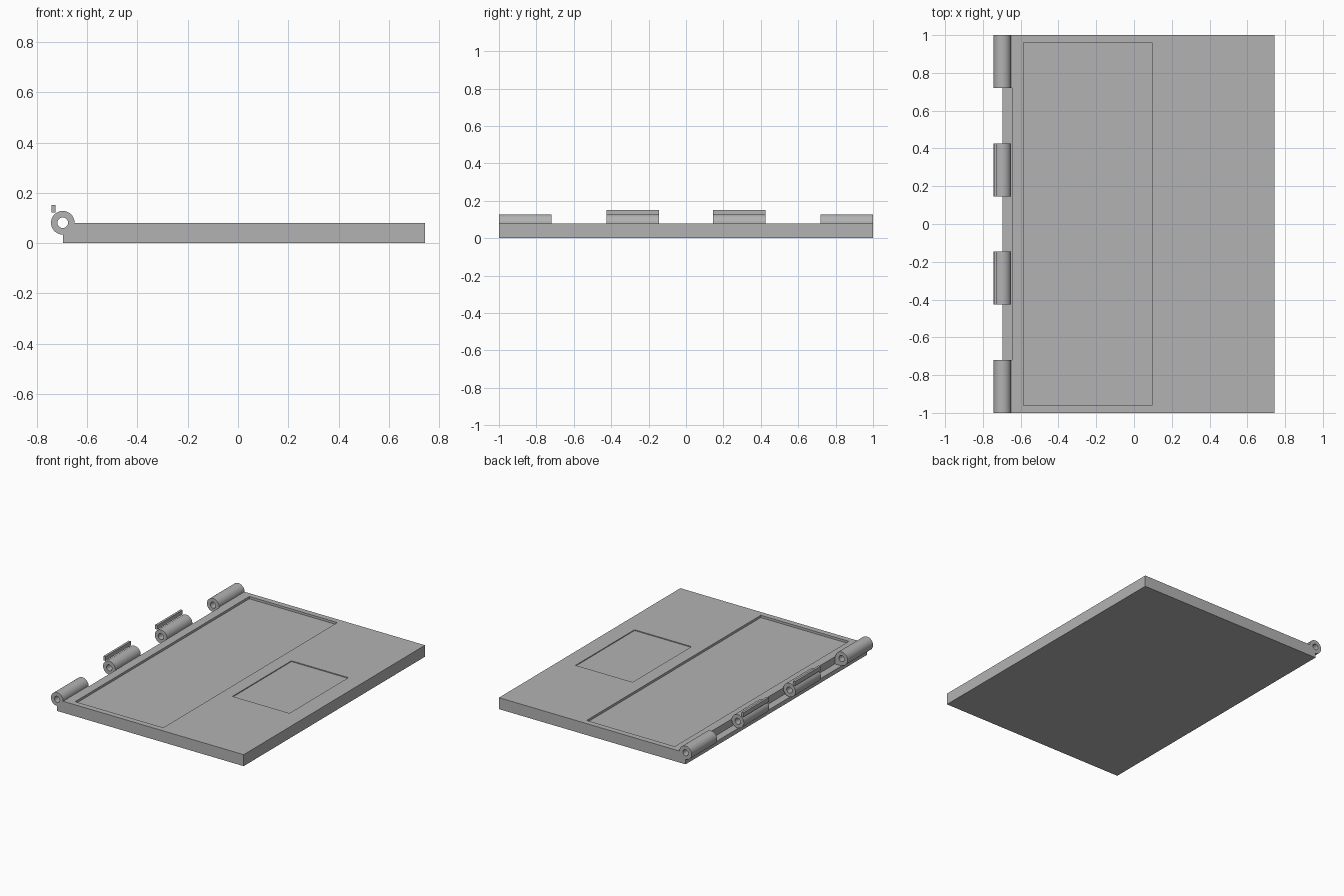
import bpy, math

if "Cube" in bpy.data.objects:
    bpy.data.objects.remove(bpy.data.objects["Cube"])

grey = bpy.data.materials.new("plain grey")
grey.diffuse_color = (0.45, 0.45, 0.45, 1)
grey.use_nodes = True
grey.node_tree.nodes["Principled BSDF"].inputs["Base Color"].default_value = grey.diffuse_color

AX, AZ, R, BORE = -0.697, 0.081, 0.047, 0.021   # hinge axis and radii


def box(name, x, y, z):
    bpy.ops.mesh.primitive_cube_add(size=1, location=[sum(v) / 2 for v in (x, y, z)])
    ob = bpy.context.object
    ob.name = name
    ob.scale = (x[1] - x[0], y[1] - y[0], z[1] - z[0])
    bpy.ops.object.transform_apply(location=True, rotation=False, scale=True)
    ob.data.materials.append(grey)
    return ob


def rod(name, r, y0, y1):
    bpy.ops.mesh.primitive_cylinder_add(vertices=48, radius=r, depth=y1 - y0,
                                        location=(AX, (y0 + y1) / 2, AZ),
                                        rotation=(math.pi / 2, 0, 0))
    ob = bpy.context.object
    ob.name = name
    bpy.ops.object.transform_apply(location=True, rotation=True, scale=True)
    ob.data.materials.append(grey)
    return ob


def combine(target, tool, operation):
    mod = target.modifiers.new(operation.lower(), 'BOOLEAN')
    mod.operation, mod.solver, mod.object = operation, 'EXACT', tool
    bpy.context.view_layer.objects.active = target
    bpy.ops.object.modifier_apply(modifier=mod.name)
    bpy.data.objects.remove(tool)


def smooth(ob):
    bpy.ops.object.select_all(action='DESELECT')
    ob.select_set(True)
    bpy.context.view_layer.objects.active = ob
    bpy.ops.object.shade_smooth_by_angle(angle=math.radians(30))


# Panel with a hinge ledge, a large recess and a shallow small recess
panel = box("panel", (-0.697, 0.744), (-1, 1), (0, 0.08))
combine(panel, box("ledge_cut", (-0.8, -0.645), (-0.72, 0.72), (0.03, 0.2)), 'DIFFERENCE')
combine(panel, box("large_recess_cut", (-0.585, 0.095), (-0.96, 0.96), (0.064, 0.2)), 'DIFFERENCE')
combine(panel, box("small_recess_cut", (0.185, 0.625), (-0.325, 0.325), (0.074, 0.2)), 'DIFFERENCE')

# End knuckles joined to the panel, then bored through
for y0, y1 in ((-1, -0.72), (0.72, 1)):
    combine(panel, rod("end_knuckle", R, y0, y1), 'UNION')
combine(panel, rod("pin_bore", BORE, -1.1, 1.1), 'DIFFERENCE')
smooth(panel)

# Middle knuckles, each with an upright tab
for side, y0, y1 in (("front", -0.425, -0.145), ("back", 0.145, 0.425)):
    knuckle = rod(side + "_middle_knuckle", R, y0, y1)
    combine(knuckle, rod("pin_bore", BORE, -1.1, 1.1), 'DIFFERENCE')
    smooth(knuckle)
    box(side + "_tab", (-0.741, -0.725), (y0, y1), (0.122, 0.152))
